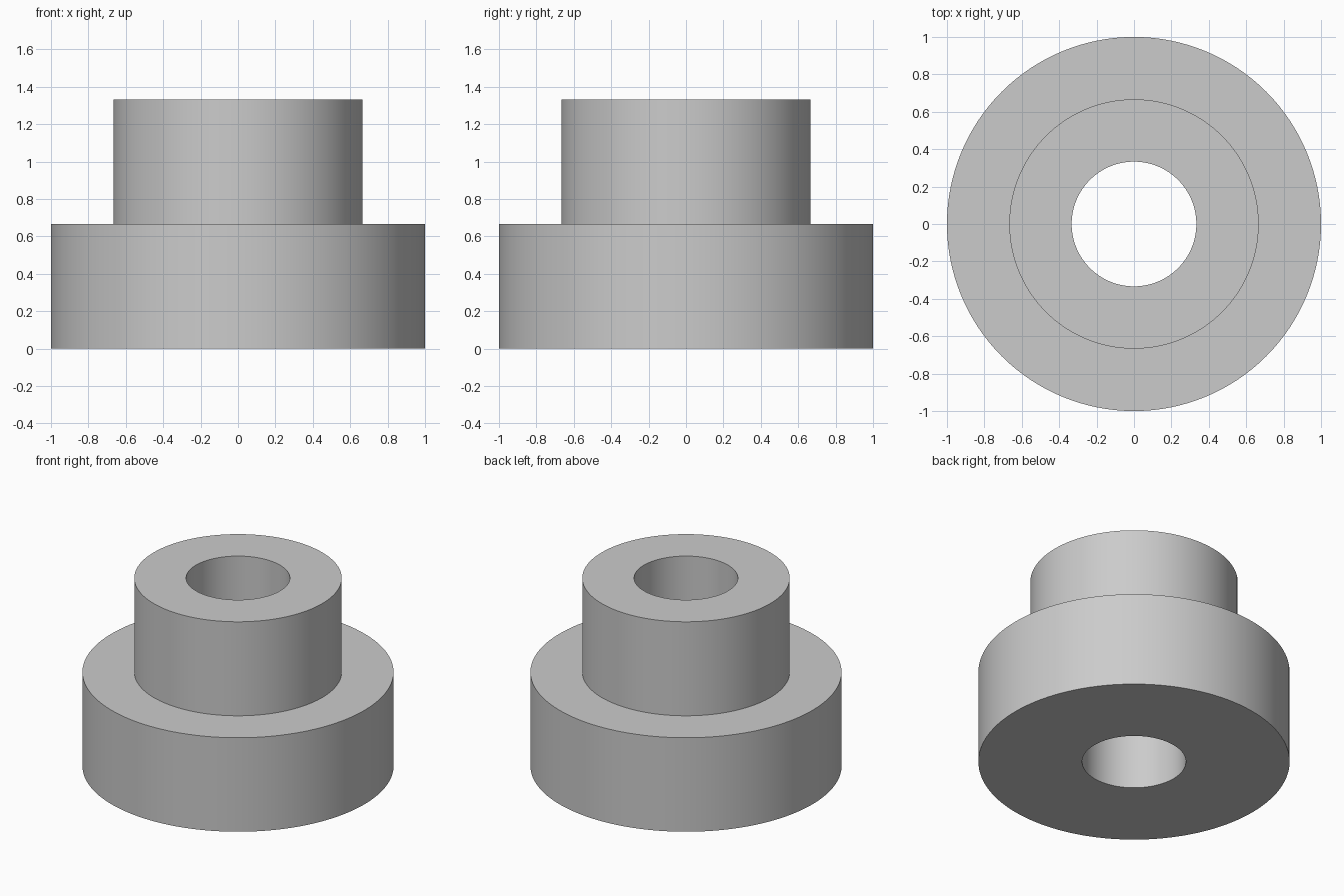
import bpy
import bmesh
import math

if "Cube" in bpy.data.objects:
    bpy.data.objects.remove(bpy.data.objects["Cube"])

SEGMENTS = 128
# Closed half-section (radius, height): wide flange, narrow hub, through bore
PROFILE = [(1/3, 0), (1, 0), (1, 2/3), (2/3, 2/3), (2/3, 4/3), (1/3, 4/3)]

grey = bpy.data.materials.new("plain grey")
grey.diffuse_color = (0.6, 0.6, 0.6, 1)
grey.use_nodes = True
grey.node_tree.nodes["Principled BSDF"].inputs["Base Color"].default_value = grey.diffuse_color

# Stepped bushing: the section turned around the z axis
bm = bmesh.new()
rings = []
for i in range(SEGMENTS):
    a = 2 * math.pi * i / SEGMENTS
    rings.append([bm.verts.new((r * math.cos(a), r * math.sin(a), z)) for r, z in PROFILE])
for i in range(SEGMENTS):
    this, following = rings[i], rings[(i + 1) % SEGMENTS]
    for j in range(len(PROFILE)):
        k = (j + 1) % len(PROFILE)
        bm.faces.new((this[j], following[j], following[k], this[k]))
bmesh.ops.recalc_face_normals(bm, faces=bm.faces)

mesh = bpy.data.meshes.new("stepped_bushing")
bm.to_mesh(mesh)
bm.free()
mesh.materials.append(grey)
bushing = bpy.data.objects.new("stepped_bushing", mesh)
bpy.context.collection.objects.link(bushing)

# Smooth round walls, sharp rims
bpy.context.view_layer.objects.active = bushing
bushing.select_set(True)
bpy.ops.object.shade_smooth_by_angle(angle=math.radians(30))
